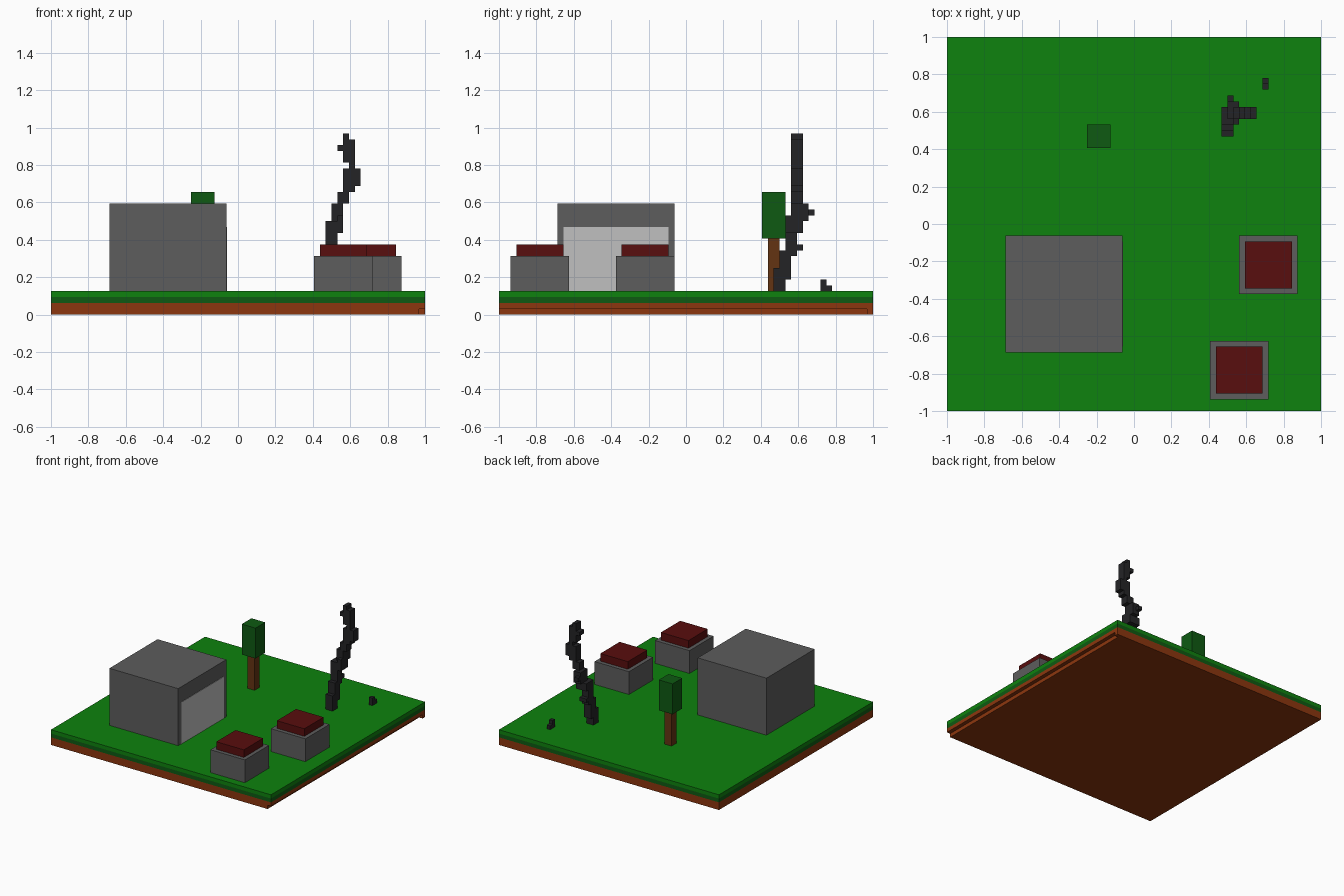
import bpy, bmesh

cube = bpy.data.objects.get("Cube")
if cube:
    bpy.data.objects.remove(cube, do_unlink=True)

V = 1 / 32  # one grid cell; the base is 64 x 64 cells


def material(name, rgb):
    lin = [((c / 255 + 0.055) / 1.055) ** 2.4 if c > 10 else c / 255 / 12.92 for c in rgb]
    m = bpy.data.materials.new(name)
    m.use_nodes = True
    m.diffuse_color = (*lin, 1)
    bsdf = next(n for n in m.node_tree.nodes if n.type == 'BSDF_PRINCIPLED')
    bsdf.inputs["Base Color"].default_value = (*lin, 1)
    bsdf.inputs["Roughness"].default_value = 0.9
    return m


SOIL = material("soil brown", (140, 54, 14))
GRASS = material("grass green", (14, 130, 14))
LEAF = material("dark green", (14, 90, 18))
STONE = material("stone grey", (93, 93, 93))
DOOR = material("light grey", (192, 192, 192))
RED = material("dark red", (88, 14, 14))
BARK = material("bark brown", (100, 52, 18))
CHAR = material("charcoal", (36, 36, 38))


def boxes(name, mat, *ranges):
    """One object from boxes given as cell ranges (x0, x1, y0, y1, z0, z1)."""
    bm = bmesh.new()
    for x0, x1, y0, y1, z0, z1 in ranges:
        for v in bmesh.ops.create_cube(bm, size=1)["verts"]:
            v.co = ((x1 if v.co.x > 0 else x0) * V - 1,
                    (y1 if v.co.y > 0 else y0) * V - 1,
                    (z1 if v.co.z > 0 else z0) * V)
    me = bpy.data.meshes.new(name)
    bm.to_mesh(me)
    bm.free()
    me.materials.append(mat)
    ob = bpy.data.objects.new(name, me)
    bpy.context.collection.objects.link(ob)
    return ob


# Layered ground slab, with a narrow notch under its left edge
boxes("soil_layer", SOIL, (0, 64, 0, 64, 1, 2), (0, 63, 0, 64, 0, 1), (63, 64, 63, 64, 0, 1))
boxes("turf_layer", LEAF, (0, 64, 0, 64, 2, 3))
boxes("grass_layer", GRASS, (0, 64, 0, 64, 3, 4))

# Garage with a wide door on its left side
boxes("garage", STONE, (10, 30, 10, 30, 4, 19))
boxes("garage_door", DOOR, (29.9, 30.1, 11, 29, 4, 15))

# Two stone blocks with red caps
for side, x, y in (("front", 45, 2), ("rear", 50, 20)):
    boxes(side + "_block", STONE, (x, x + 10, y, y + 10, 4, 10))
    boxes(side + "_block_cap", RED, (x + 1, x + 9, y + 1, y + 9, 10, 12))

# Square tree
boxes("tree_trunk", BARK, (25, 27, 46, 48, 4, 13))
boxes("tree_crown", LEAF, (24, 28, 45, 49, 13, 21))

# Smoke column, from the ground to its tip
boxes("smoke_column", CHAR,
      (47, 49, 47, 49, 4, 6), (47, 49, 47, 50, 6, 8),
      (47, 49, 48, 50, 8, 10), (47, 49, 48, 51, 10, 11),
      (47, 49, 49, 52, 11, 12), (47, 49, 49, 51, 12, 14),
      (47, 49, 49, 52, 14, 16), (49, 50, 49, 52, 14, 17),
      (48, 50, 50, 52, 16, 19), (48, 50, 52, 53, 16, 19),
      (48, 49, 53, 54, 17, 18),
      (49, 51, 50, 52, 19, 21), (50, 52, 50, 52, 21, 22),
      (50, 53, 50, 52, 22, 25), (51, 52, 50, 52, 25, 26),
      (50, 52, 50, 52, 26, 30), (49, 50, 50, 52, 28, 29),
      (50, 51, 50, 52, 30, 31))

# Small dark lump on the grass
boxes("small_lump", CHAR, (54, 55, 55, 56, 4, 6), (54, 55, 56, 57, 4, 5))
